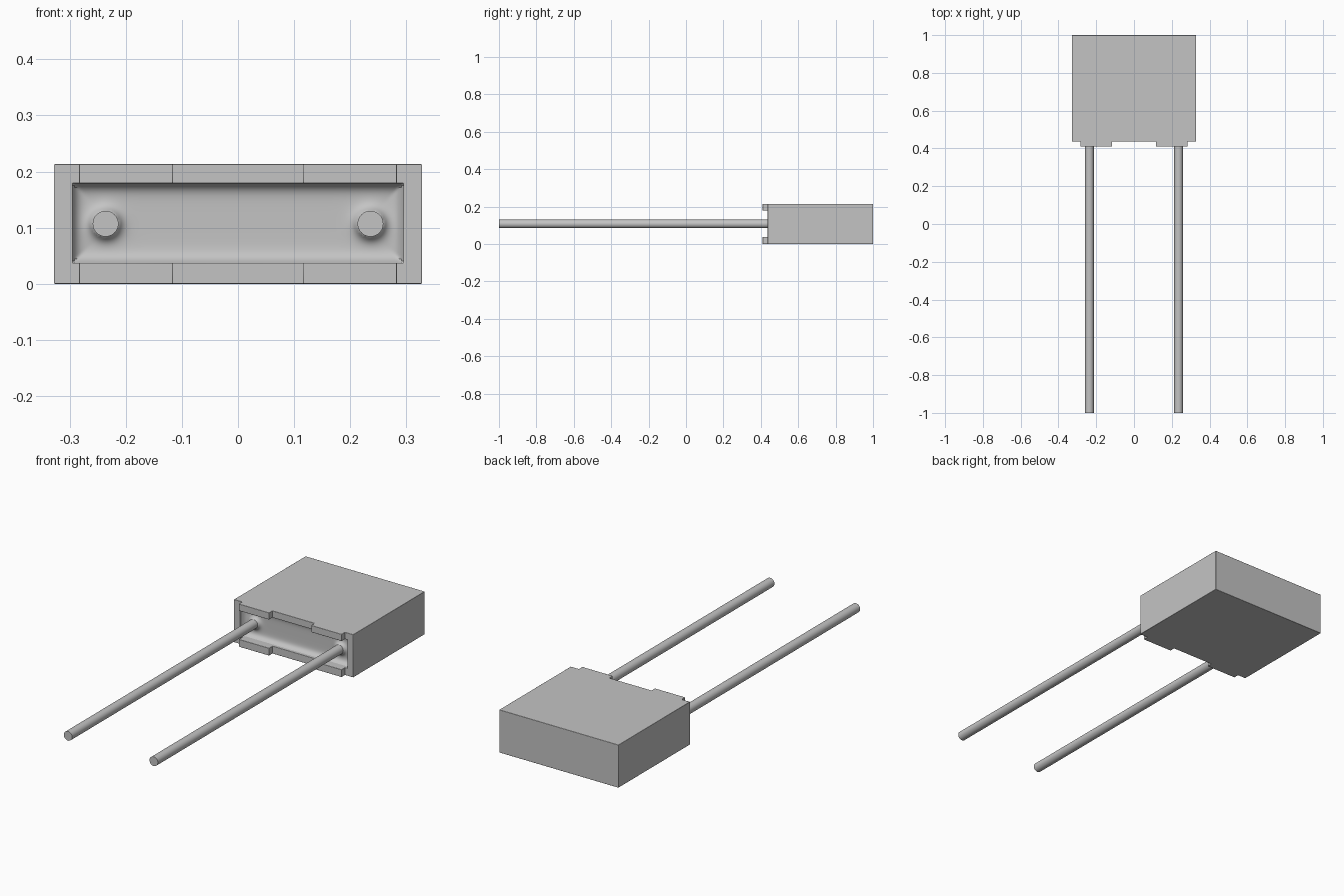
import bpy, bmesh, math
from mathutils import Matrix, Vector

cube = bpy.data.objects.get("Cube")
if cube:
    bpy.data.objects.remove(cube, do_unlink=True)

grey = bpy.data.materials.new("light_grey")
grey.use_nodes = True
colour = (0.55, 0.55, 0.55, 1)
grey.diffuse_color = colour
grey.node_tree.nodes["Principled BSDF"].inputs["Base Color"].default_value = colour

HALF_W, HEIGHT = 0.328, 0.213
FRONT, BACK = 0.437, 1.0
POCKET_X, POCKET_LOW, POCKET_HIGH = 0.295, 0.037, 0.179
FLOOR = 0.475
LEAD_X, LEAD_Z, LEAD_R = 0.236, 0.107, 0.023


def finish(bm, name, bevel=0):
    bmesh.ops.recalc_face_normals(bm, faces=bm.faces)
    mesh = bpy.data.meshes.new(name)
    bm.to_mesh(mesh)
    bm.free()
    mesh.materials.append(grey)
    obj = bpy.data.objects.new(name, mesh)
    bpy.context.collection.objects.link(obj)
    if bevel:
        mod = obj.modifiers.new("soft_edges", "BEVEL")
        mod.width = bevel
        mod.segments = 2
        mod.limit_method = "ANGLE"
    bpy.ops.object.select_all(action="DESELECT")
    obj.select_set(True)
    bpy.context.view_layer.objects.active = obj
    bpy.ops.object.shade_smooth_by_angle(angle=math.radians(35))
    return obj


def box(bm, low, high):
    low, high = Vector(low), Vector(high)
    size = Matrix.Diagonal((*(high - low), 1))
    bmesh.ops.create_cube(bm, size=1, matrix=Matrix.Translation((low + high) / 2) @ size)


# Case with an open pocket in the front face
bm = bmesh.new()
box(bm, (-HALF_W, FRONT, 0), (HALF_W, BACK, HEIGHT))
bm.normal_update()
front = min(bm.faces, key=lambda f: f.calc_center_median().y)
bmesh.ops.inset_individual(bm, faces=[front], thickness=0.03)
for v in front.verts:
    v.co.x = math.copysign(POCKET_X, v.co.x)
    v.co.z = POCKET_HIGH if v.co.z > HEIGHT / 2 else POCKET_LOW
pocket = bmesh.ops.extrude_discrete_faces(bm, faces=[front])["faces"][0]
for v in pocket.verts:
    v.co.y = FLOOR + 0.02
finish(bm, "case", 0.0015)

# Standoff feet along the top and bottom walls
for side, label in ((-1, "right"), (1, "left")):
    for low, high, level in ((0, POCKET_LOW, "lower"), (POCKET_HIGH, HEIGHT, "upper")):
        bm = bmesh.new()
        xs = sorted((side * 0.116, side * 0.283))
        box(bm, (xs[0], 0.41, low), (xs[1], FLOOR, high))
        finish(bm, f"{level}_{label}_foot", 0.0015)

# Resin fill that creeps up the pocket walls and the leads
bm = bmesh.new()
bmesh.ops.create_grid(bm, x_segments=150, y_segments=40, size=1)
mid_z, half_z = (POCKET_LOW + POCKET_HIGH) / 2, (POCKET_HIGH - POCKET_LOW) / 2
for v in bm.verts:
    x, z = v.co.x * POCKET_X, mid_z + v.co.y * half_z
    wall = min(POCKET_X - abs(x), half_z - abs(z - mid_z))
    lead = max(0, math.hypot(abs(x) - LEAD_X, z - LEAD_Z) - LEAD_R)
    rise = 0.022 * math.exp(-wall / 0.009) + 0.018 * math.exp(-lead / 0.008)
    v.co = (x, FLOOR - min(rise, 0.025), z)
finish(bm, "resin_fill")

# Wire leads
for side, label in ((-1, "right"), (1, "left")):
    bm = bmesh.new()
    length = FLOOR + 0.02 + 1
    place = Matrix.Translation((side * LEAD_X, length / 2 - 1, LEAD_Z))
    bmesh.ops.create_cone(bm, cap_ends=True, segments=32, radius1=LEAD_R, radius2=LEAD_R,
                          depth=length, matrix=place @ Matrix.Rotation(math.pi / 2, 4, "X"))
    finish(bm, f"{label}_lead")
